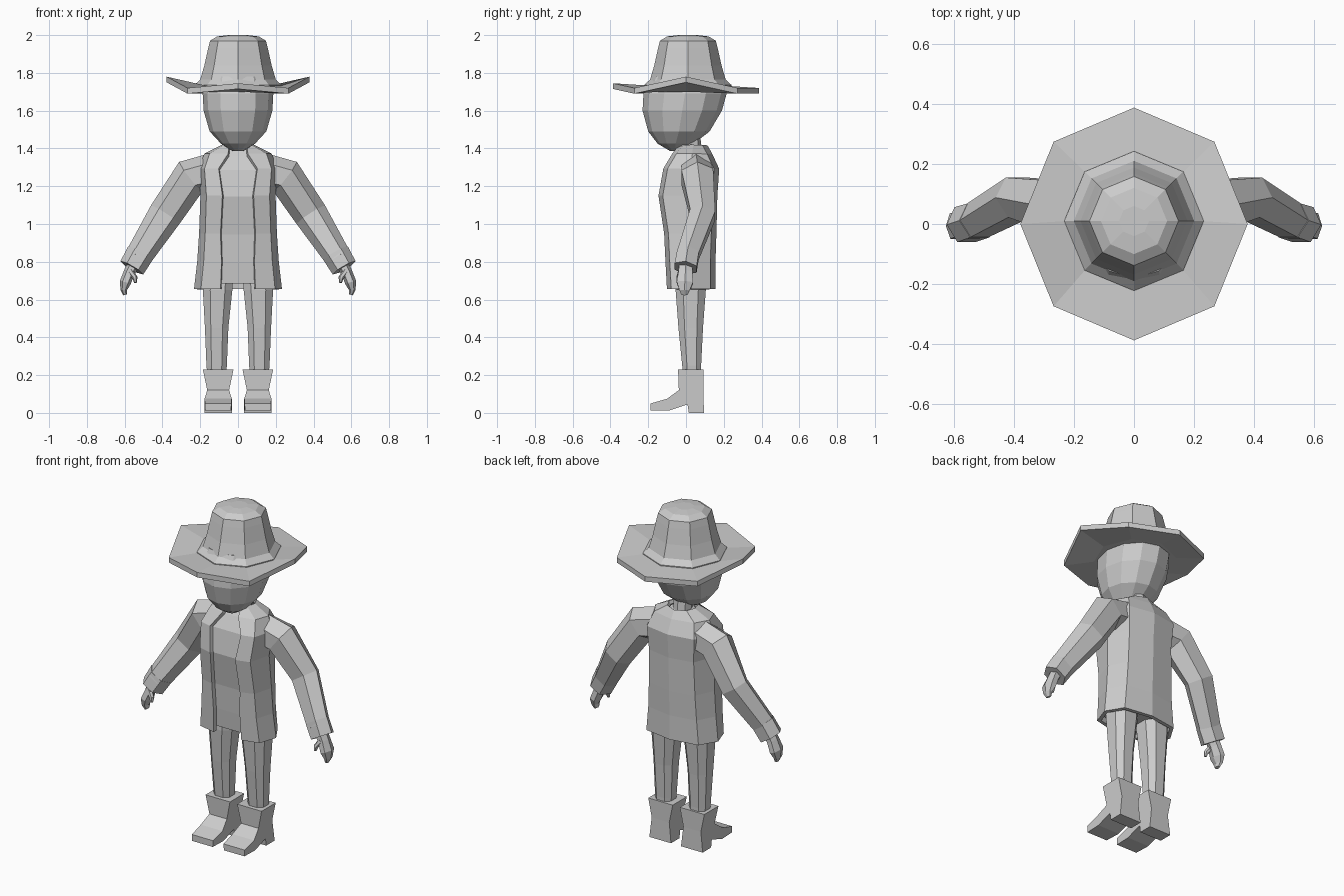
import bpy, bmesh, math
from mathutils import Vector

if "Cube" in bpy.data.objects:
    bpy.data.objects.remove(bpy.data.objects["Cube"])

grey = bpy.data.materials.new("plain grey")
grey.diffuse_color = (0.6, 0.6, 0.6, 1)
grey.use_nodes = True
grey.node_tree.nodes["Principled BSDF"].inputs["Base Color"].default_value = grey.diffuse_color


def finish(name, bm, mirror=False, thickness=0):
    bmesh.ops.recalc_face_normals(bm, faces=bm.faces)
    me = bpy.data.meshes.new(name)
    bm.to_mesh(me)
    bm.free()
    me.materials.append(grey)
    ob = bpy.data.objects.new(name, me)
    bpy.context.collection.objects.link(ob)
    if thickness:
        mod = ob.modifiers.new("thickness", 'SOLIDIFY')
        mod.thickness, mod.offset = thickness, 0
    if mirror:
        ob.modifiers.new("mirror", 'MIRROR')
    return ob


def loft(name, rings, closed=True, **kw):
    """Skin a list of equal-length point rings."""
    bm = bmesh.new()
    vs = [[bm.verts.new(p) for p in r] for r in rings]
    n = len(rings[0])
    for a, b in zip(vs, vs[1:]):
        for i in range(n if closed else n - 1):
            j = (i + 1) % n
            bm.faces.new((a[i], a[j], b[j], b[i]))
    if closed:
        bm.faces.new(vs[0])
        bm.faces.new(vs[-1])
    return finish(name, bm, **kw)


def ring(n, rx, ry, y, z):
    """Horizontal elliptical ring with a corner facing front."""
    return [(rx * math.sin(math.tau * i / n), y - ry * math.cos(math.tau * i / n), z)
            for i in range(n)]


def tube(name, path, n=6):
    """Mirrored limb; path items are (x, y, z, half width, half depth)."""
    pts = [Vector(p[:3]) for p in path]
    rings = []
    for i, p in enumerate(path):
        d = pts[min(i + 1, len(pts) - 1)] - pts[max(i - 1, 0)]
        b = Vector((0, 1, 0))
        a = b.cross(d).normalized()
        b = d.cross(a).normalized()
        rings.append([pts[i] + a * p[3] * math.cos(math.tau * k / n)
                      + b * p[4] * math.sin(math.tau * k / n) for k in range(n)])
    return loft(name, rings, mirror=True)


# Hat crown
loft("hat_crown", [ring(8, r, r, 0.01, z) for r, z in
     [(.232, 1.71), (.232, 1.735), (.2, 1.765), (.178, 1.84), (.158, 1.93),
      (.148, 1.97), (.11, 1.993), (.05, 2.0)]])

# Hat brim: turned up at the sides and slightly at the front
lift = [.025, 0, .06, 0, 0, 0, .06, 0]
rim = [(x, y, 1.69 + l) for (x, y, z), l in zip(ring(8, .378, .387, 0, 0), lift)]
up = lambda pts: [(x, y, z + .03) for x, y, z in pts]
inner = ring(8, .225, .225, .01, 1.70)
loft("hat_brim", [inner, rim, up(rim), up(inner)])

# Head: egg shape leaning forward to the chin; (half width, front y, back y, z)
loft("head", [ring(12, w, (b - f) / 2, (b + f) / 2, z) for w, f, b, z in
     [(.03, -.085, -.03, 1.387), (.09, -.15, .04, 1.425), (.15, -.2, .125, 1.49),
      (.182, -.23, .19, 1.6), (.187, -.225, .215, 1.69), (.165, -.18, .18, 1.78)]])
loft("neck", [ring(8, .055, .055, .035, 1.34), ring(8, .055, .055, .02, 1.47)])

# Torso sections: (opening half width, half width, front y, back y, z)
body = [(.09, .222, -.09, .145, .655), (.085, .205, -.098, .145, .80),
        (.09, .195, -.105, .15, .95), (.08, .188, -.135, .155, 1.15),
        (.10, .20, -.11, .165, 1.29), (.05, .17, -.065, .13, 1.365),
        (.045, .08, -.03, .105, 1.41)]


def section(a, w, f, b, z):
    half = [(a, f), (max(a + .01, .85 * w), f + .02), (w, (f + b) / 2), (.75 * w, b - .025)]
    return ([(x, y, z) for x, y in half] + [(0, b, z)]
            + [(-x, y, z) for x, y in reversed(half)])


# Open coat over a closed shirt
loft("coat", [section(*s) for s in body], closed=False, thickness=.022)
loft("shirt", [section(a, w - .025, f + .012, b - .03, max(z, .69) - .005)
               for a, w, f, b, z in body])

# Sleeves, cuffs and hands
tube("sleeves", [(.08, .05, 1.29, .10, .085), (.25, .06, 1.25, .10, .097),
                 (.385, .088, 1.05, .09, .077), (.535, .003, .815, .07, .064)])
tube("cuffs", [(.517, .012, .845, .074, .066), (.562, -.002, .768, .07, .068)])
tube("hands", [(.545, 0, .80, .035, .04), (.575, -.003, .745, .03, .042),
               (.597, -.006, .69, .03, .05), (.605, -.008, .65, .017, .032),
               (.598, -.008, .625, .01, .018)])
tube("thumbs", [(.57, -.025, .75, .016, .018), (.545, -.038, .715, .014, .015),
                (.543, -.043, .69, .008, .009)])

# Trouser legs
loft("trouser_legs", [[(x + s * wx, y + t * wy, z) for s, t in
     [(1, -.5), (1, .5), (.5, 1), (-.5, 1), (-1, .5), (-1, -.5), (-.5, -1), (.5, -1)]]
     for x, y, z, wx, wy in [(.112, .035, .15, .045, .045), (.113, .03, .25, .054, .05),
                             (.113, .025, .45, .062, .065), (.108, .025, .65, .078, .08),
                             (.1, .02, .8, .08, .07)]], mirror=True)

# Boots: side profile (y, z, half width) given width on both sides
boot = [(-.187, .012, .068), (-.187, .05, .07), (-.10, .075, .072), (-.038, .12, .058),
        (-.042, .23, .081), (.092, .23, .081), (.092, .12, .058), (.095, 0, .072),
        (.015, 0, .072), (.008, .045, .072), (-.09, .012, .072)]
loft("boots", [[(.105 + s * w, y, z) for y, z, w in boot] for s in (-1, 1)], mirror=True)
